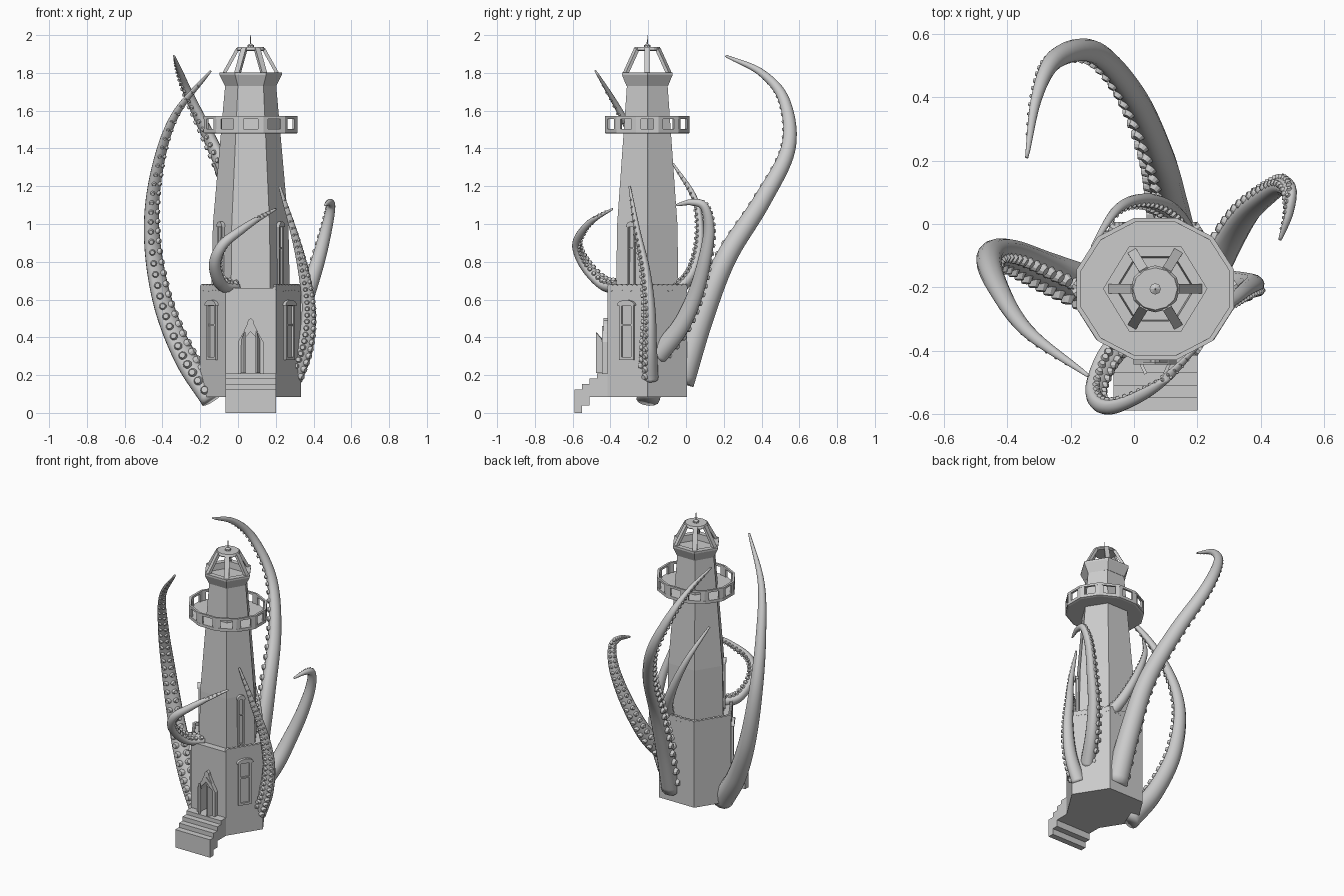
import bpy, bmesh, math
from mathutils import Vector, Matrix

if "Cube" in bpy.data.objects:
    bpy.data.objects.remove(bpy.data.objects["Cube"])

CX, CY = 0.067, -0.205


def finish(name, bm, smooth=False):
    bmesh.ops.recalc_face_normals(bm, faces=bm.faces)
    me = bpy.data.meshes.new(name)
    bm.to_mesh(me)
    bm.free()
    ob = bpy.data.objects.new(name, me)
    bpy.context.collection.objects.link(ob)
    if smooth:
        for p in me.polygons:
            p.use_smooth = True
    return ob


def lathe(name, prof, n, ys=1.0, phase=0.0, closed=False):
    """n-sided turned form around the tower axis"""
    bm = bmesh.new()
    rings = []
    for r, z in prof:
        ring = []
        for i in range(n):
            a = phase + 2 * math.pi * i / n
            ring.append(bm.verts.new((CX + r * math.cos(a), CY + ys * r * math.sin(a), z)))
        rings.append(ring)
    pairs = list(zip(rings, rings[1:]))
    if closed:
        pairs.append((rings[-1], rings[0]))
    for a, b in pairs:
        for i in range(n):
            j = (i + 1) % n
            bm.faces.new((a[i], a[j], b[j], b[i]))
    if not closed:
        bm.faces.new(rings[0])
        bm.faces.new(rings[-1])
    return finish(name, bm)


def add_box(bm, mat, size, loc):
    m = mat @ Matrix.Translation(loc) @ Matrix.Diagonal((*size, 1))
    bmesh.ops.create_cube(bm, size=1, matrix=m)


def prism(name, pts, mat, d0, d1, hole=None):
    """Outline in local xz, extruded along local y; optional hole with same count"""
    bm = bmesh.new()
    def loop(ps, d):
        return [bm.verts.new(mat @ Vector((x, d, z))) for x, z in ps]
    n = len(pts)
    loops = [loop(pts, d0), loop(pts, d1)]
    if hole:
        loops += [loop(hole, d1), loop(hole, d0), loops[0]]
    else:
        bm.faces.new(loops[0])
        bm.faces.new(loops[1])
    for a, b in zip(loops, loops[1:]):
        for i in range(n):
            j = (i + 1) % n
            bm.faces.new((a[i], a[j], b[j], b[i]))
    return finish(name, bm)


def corner(r, ys, k, z=0.0):
    a = math.radians(60 * k)
    return Vector((CX + r * math.cos(a), CY + ys * r * math.sin(a), z))


def face_frame(r, ys, k):
    """Frame on hexagon face k: x along edge, y outward, z up"""
    p, q = corner(r, ys, k), corner(r, ys, k + 1)
    x = (p - q).normalized()
    z = Vector((0, 0, 1))
    m = Matrix((x, z.cross(x), z)).transposed().to_4x4()
    m.translation = (p + q) / 2
    return m, (p - q).length


# Hexagonal base, shaft and lantern base
base = lathe("base", [(0.267, 0.085), (0.267, 0.66)], 6, 0.91)
lathe("shaft", [(0.207, 0.655), (0.2, 1.0), (0.135, 1.735)], 6, 0.92)
lathe("lantern_base", [(0.135, 1.73), (0.165, 1.79), (0.165, 1.803), (0.125, 1.803), (0.12, 1.76)], 6, 0.94)

# Lantern cage, roof, finial
bm = bmesh.new()
for k in range(6):
    p, q = corner(0.142, 0.94, k, 1.795), corner(0.068, 0.94, k, 1.928)
    d = q - p
    rad = math.radians(60 * k)
    t = Vector((-math.sin(rad), math.cos(rad), 0))
    dn = d.normalized()
    m = Matrix((t, dn.cross(t), dn)).transposed().to_4x4()
    m.translation = (p + q) / 2
    add_box(bm, m, (0.03, 0.018, d.length), (0, 0, 0))
finish("lantern_posts", bm)
lathe("lantern_roof", [(0.07, 1.915), (0.078, 1.922), (0.07, 1.936)], 12, 0.95)
lathe("finial", [(0.018, 1.93), (0.018, 1.946), (0.008, 1.952), (0.003, 1.955), (0.002, 2.0)], 8)

# Gallery floor, rail and posts
ph = math.radians(15)
lathe("gallery_floor", [(0.245, 1.478), (0.258, 1.482), (0.258, 1.502), (0.1, 1.502), (0.1, 1.478)], 12, 0.9, ph)
lathe("gallery_rail", [(0.258, 1.557), (0.258, 1.572), (0.243, 1.572), (0.243, 1.557)], 12, 0.9, ph, True)
bm = bmesh.new()
for i in range(12):
    a = ph + i * math.pi / 6
    for s in (-1, 1):
        # each post is a folded pair following both neighbouring panels
        b = a + s * math.pi / 6
        p = Vector((CX + 0.25 * math.cos(a), CY + 0.225 * math.sin(a), 1.53))
        q = Vector((CX + 0.25 * math.cos(b), CY + 0.225 * math.sin(b), 1.53))
        x = (q - p).normalized()
        m = Matrix((x, Vector((0, 0, 1)).cross(x), Vector((0, 0, 1)))).transposed().to_4x4()
        m.translation = p
        add_box(bm, m, (0.028, 0.013, 0.07), (0.012, 0, 0))
finish("gallery_posts", bm)

# Scalloped trim along the base top
bm = bmesh.new()
for k in (0, 1, 2, 3, 5):
    m, length = face_frame(0.262, 0.91, k)
    for i in range(8):
        loc = m @ Matrix.Translation(((i - 3.5) * length / 8, -0.004, 0.662)) @ Matrix.Rotation(math.pi / 2, 4, 'X')
        bmesh.ops.create_cone(bm, cap_ends=True, segments=10, radius1=0.02, radius2=0.02, depth=0.018, matrix=loc)
finish("scallop_trim", bm)


# Windows on the two slanted front faces
def window(name, r, ys, k, w, z0, z1):
    m, _ = face_frame(r, ys, k)
    bm = bmesh.new()
    zc, h, f = (z0 + z1) / 2, z1 - z0, min(0.015, w * 0.2)
    for s in (-1, 1):
        add_box(bm, m, (f, 0.024, h), (s * (w - f) / 2, 0, zc))
        add_box(bm, m, (w, 0.024, f), (0, 0, zc + s * (h - f) / 2))
    add_box(bm, m, (w, 0.018, f * 0.7), (0, 0, z0 + h * 0.62))
    finish(name, bm)
    top = [(w * 0.62 * math.cos(t), z1 - 0.012 + 0.03 * math.sin(t)) for t in [i * math.pi / 8 for i in range(9)]]
    prism(name + "_lintel", top, m, -0.005, 0.018)


for side, k in (("left", 3), ("right", 5)):
    window("base_window_" + side, 0.267, 0.91, k, 0.09, 0.28, 0.58)
    window("shaft_window_" + side, 0.203, 0.92, k, 0.045, 0.67, 0.995)

# Pointed doorway: recess, frame, gable, open leaves
door, _ = face_frame(0.267, 0.91, 4)
arch = [(-0.05, 0.205), (-0.05, 0.36), (-0.032, 0.395), (0, 0.43), (0.032, 0.395), (0.05, 0.36), (0.05, 0.205)]
outer = [(-0.068, 0.205), (-0.068, 0.375), (-0.042, 0.42), (0, 0.46), (0.042, 0.42), (0.068, 0.375), (0.068, 0.205)]
cutter = prism("door_cutter", arch, door, -0.05, 0.05)
cutter.hide_render = True
cutter.hide_viewport = True
mod = base.modifiers.new("recess", 'BOOLEAN')
mod.operation = 'DIFFERENCE'
mod.solver = 'EXACT'
mod.object = cutter
prism("door_frame", outer, door, -0.01, 0.028, arch)
prism("door_gable", [(-0.04, 0.425), (-0.018, 0.47), (-0.014, 0.49), (0, 0.502), (0.014, 0.49), (0.018, 0.47),
                     (0.04, 0.425), (0, 0.455)], door, -0.005, 0.022)
for side, s in (("left", 1), ("right", -1)):
    m = door @ Matrix.Translation((s * 0.05, 0.015, 0)) @ Matrix.Rotation(-s * math.radians(65), 4, 'Z')
    w = -s * 0.048
    prism("door_leaf_" + side, [(0, 0.212), (w, 0.212), (w, 0.425), (w * 0.4, 0.395), (0, 0.36)], m, -0.005, 0.005)

# Entrance stairs, stepped above and below
stair = [(-0.59, 0), (-0.55, 0), (-0.55, 0.04), (-0.51, 0.04), (-0.51, 0.085), (-0.39, 0.085), (-0.39, 0.208),
         (-0.47, 0.208), (-0.47, 0.182), (-0.51, 0.182), (-0.51, 0.153), (-0.55, 0.153), (-0.55, 0.123), (-0.59, 0.123)]
swap = Matrix(((0, 1, 0, 0), (1, 0, 0, 0), (0, 0, 1, 0), (0, 0, 0, 1)))
prism("stairs", stair, swap, -0.065, 0.2)


# Tapered tentacles with two rows of suckers
def spline(pts, t):
    n = len(pts) - 1
    i = min(int(t * n), n - 1)
    u = t * n - i
    b, c = pts[i], pts[i + 1]
    a = pts[i - 1] if i else 2 * b - c
    d = pts[i + 2] if i + 2 <= n else 2 * c - b
    return 0.5 * (2 * b + (c - a) * u + (2 * a - 5 * b + 4 * c - d) * u * u + (3 * b - a - 3 * c + d) * u ** 3)


def tentacle(name, path, r0, facing, suckers, n=14, steps=60):
    pts = [Vector(p) for p in path]
    def frame(t):
        d = (spline(pts, min(t + 0.01, 1)) - spline(pts, max(t - 0.01, 0))).normalized()
        f = Vector(facing)
        f = (f - d * f.dot(d)).normalized()
        return spline(pts, t), d, f, d.cross(f), r0 * (1 - t) ** 0.8 + 0.006
    bm, sb = bmesh.new(), bmesh.new()
    rings = []
    for s in range(steps + 1):
        p, d, f, g, r = frame(s / steps)
        ring = []
        for i in range(n):
            a = 2 * math.pi * i / n
            c = math.cos(a)
            ring.append(bm.verts.new(p + f * r * (c if c < 0 else 0.65 * c) + g * r * math.sin(a)))
        rings.append(ring)
    for a, b in zip(rings, rings[1:]):
        for i in range(n):
            bm.faces.new((a[i], a[(i + 1) % n], b[(i + 1) % n], b[i]))
    bm.faces.new(rings[0])
    bm.faces.new(rings[-1])
    finish(name, bm, True)
    for s in range(suckers):
        p, d, f, g, r = frame(0.03 + 0.94 * (s / suckers) ** 0.9)
        for sd in (-1, 1):
            ax = (f + g * sd * 0.55).normalized()
            m = Matrix((d, ax.cross(d), ax)).transposed().to_4x4()
            m.translation = p + f * r * 0.58 + g * sd * r * 0.52
            bmesh.ops.create_cone(sb, cap_ends=True, segments=10, radius1=r * 0.42, radius2=r * 0.24,
                                  depth=r * 0.5, matrix=m)
    finish(name + "_suckers", sb)


tentacle("tentacle_left", [(-0.13, -0.21, 0.08), (-0.28, -0.15, 0.3), (-0.4, -0.1, 0.6), (-0.455, -0.11, 0.95),
                           (-0.43, -0.2, 1.27), (-0.335, -0.34, 1.57), (-0.145, -0.48, 1.81)],
         0.066, (0.5, -0.85, 0), 34)
tentacle("tentacle_back", [(0.12, -0.03, 0.16), (0.1, 0.08, 0.5), (0.07, 0.21, 0.82), (-0.01, 0.4, 1.12),
                           (-0.13, 0.54, 1.4), (-0.25, 0.52, 1.65), (-0.31, 0.4, 1.8), (-0.34, 0.21, 1.89)],
         0.068, (-0.85, -0.5, 0), 38)
tentacle("tentacle_front", [(-0.02, -0.35, 0.67), (-0.09, -0.44, 0.69), (-0.12, -0.535, 0.79), (-0.08, -0.575, 0.89),
                            (0.02, -0.54, 0.97), (0.11, -0.48, 1.03), (0.2, -0.39, 1.08)],
         0.038, (0.6, 0.5, 0.4), 26)
tentacle("tentacle_back_wrap", [(0.17, -0.06, 0.64), (0.12, 0.03, 0.75), (0.04, 0.07, 0.93), (-0.05, 0.045, 1.13),
                                (-0.13, -0.07, 1.32)], 0.036, (0.2, -0.9, 0.3), 24)
tentacle("tentacle_back_right", [(0.24, -0.15, 0.3), (0.305, -0.03, 0.45), (0.36, 0.05, 0.62), (0.42, 0.1, 0.8),
                                 (0.465, 0.125, 0.97), (0.49, 0.1, 1.09), (0.485, 0.03, 1.115), (0.46, -0.05, 1.1)],
         0.052, (-0.6, 0.8, 0), 28)
tentacle("tentacle_right", [(0.29, -0.2, 0.18), (0.355, -0.2, 0.35), (0.375, -0.2, 0.55), (0.345, -0.22, 0.76),
                            (0.295, -0.26, 0.96), (0.22, -0.3, 1.2)], 0.048, (0.4, -0.9, 0), 28)
